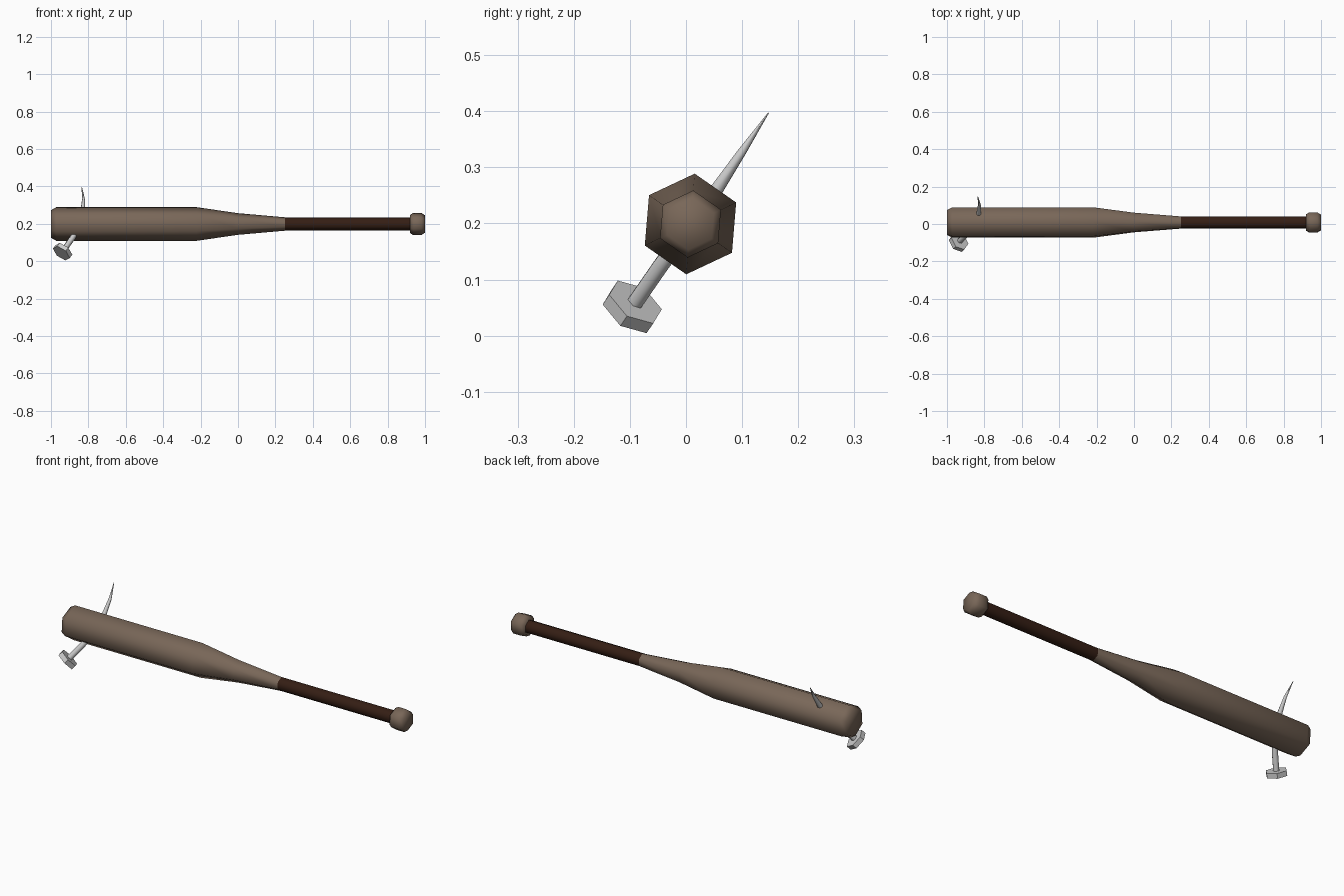
import bpy, bmesh, math
from mathutils import Vector

if "Cube" in bpy.data.objects:
    bpy.data.objects.remove(bpy.data.objects["Cube"])

SIDES = 6


def material(name, rgb):
    m = bpy.data.materials.new(name)
    m.diffuse_color = (*rgb, 1)
    m.use_nodes = True
    m.node_tree.nodes["Principled BSDF"].inputs["Base Color"].default_value = m.diffuse_color
    return m


def tube(name, points, radii, corner, angle, mat=None):
    """Hexagonal tube through points; corner is the direction of one hexagon corner."""
    pts = [Vector(p) for p in points]
    bm = bmesh.new()
    rings = []
    for i, (p, r) in enumerate(zip(pts, radii)):
        t = (pts[min(i + 1, len(pts) - 1)] - pts[max(i - 1, 0)]).normalized()
        u = Vector(corner)
        u = (u - t * u.dot(t)).normalized()
        v = t.cross(u)
        steps = [2 * math.pi * k / SIDES for k in range(SIDES)]
        rings.append([bm.verts.new(p + r * (u * math.cos(a) + v * math.sin(a))) for a in steps])
    for a, b in zip(rings, rings[1:]):
        for k in range(SIDES):
            n = (k + 1) % SIDES
            bm.faces.new((a[k], a[n], b[n], b[k]))
    bm.faces.new(rings[0][::-1])
    bm.faces.new(rings[-1])
    bmesh.ops.recalc_face_normals(bm, faces=bm.faces)
    mesh = bpy.data.meshes.new(name)
    bm.to_mesh(mesh)
    bm.free()
    if mat:
        mesh.materials.append(mat)
    ob = bpy.data.objects.new(name, mesh)
    bpy.context.collection.objects.link(ob)
    bpy.ops.object.select_all(action='DESELECT')
    ob.select_set(True)
    bpy.context.view_layer.objects.active = ob
    bpy.ops.object.shade_smooth_by_angle(angle=math.radians(angle))
    return ob


def bat_part(name, profile, mat):
    tilt = math.radians(85.2)
    tube(name, [(x, 0.008, 0.199) for x, r in profile], [r for x, r in profile],
         (0, math.cos(tilt), math.sin(tilt)), 65, mat)


wood = material("wood", (0.19, 0.135, 0.098))
grip = material("dark_grip", (0.035, 0.013, 0.007))

# Bat: barrel, grip and knob share one axis
bat_part("barrel", [(-1, 0.074), (-0.972, 0.09), (-0.22, 0.09), (0, 0.058), (0.25, 0.036)], wood)
bat_part("handle_grip", [(0.25, 0.036), (0.925, 0.036)], grip)
bat_part("knob", [(0.92, 0.049), (0.938, 0.06), (0.98, 0.06), (1, 0.046)], wood)

# Bent nail driven through the barrel
nail_dir = Vector((0.545, 0.467, 0.695)).normalized()
inner = Vector((-0.931, -0.09, 0.06))
corner = (-0.0237, 0.047, -0.013)
tube("nail_head", [inner - nail_dir * 0.025, inner], [0.054, 0.054], corner, 30)
tube("nail_shank",
     [inner, (-0.885, -0.045, 0.125), (-0.85, 0.003, 0.19), (-0.83, 0.053, 0.258),
      (-0.826, 0.1, 0.328), (-0.835, 0.147, 0.397)],
     [0.016, 0.016, 0.0155, 0.0135, 0.0085, 0.001], corner, 65)
